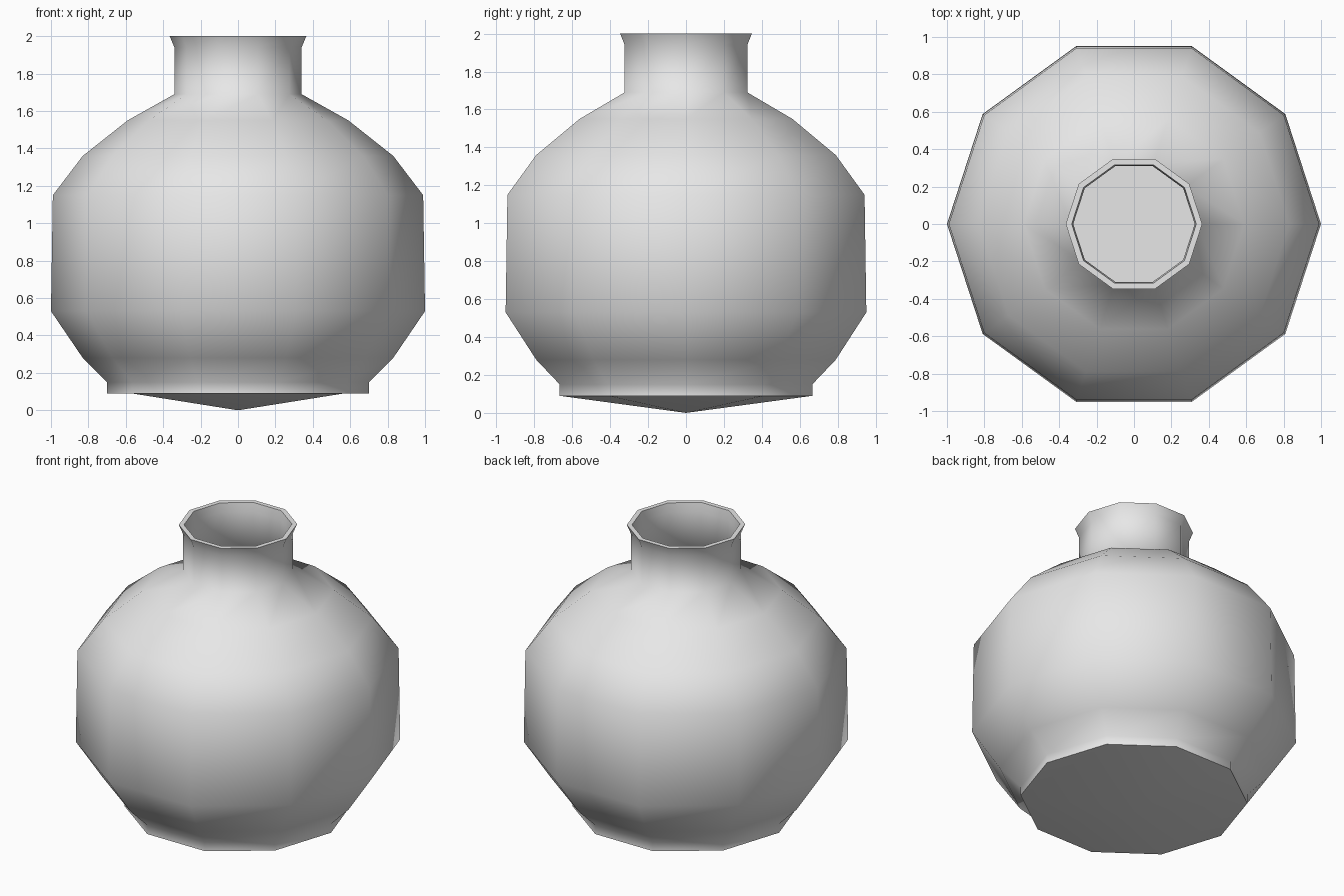
import bpy
import bmesh
from math import cos, sin, pi, radians

SIDES = 10

cube = bpy.data.objects.get("Cube")
if cube:
    bpy.data.objects.remove(cube, do_unlink=True)

# One plain grey for the whole vase
grey = bpy.data.materials.new("plain_grey")
grey.use_nodes = True
colour = (0.8, 0.8, 0.8, 1)
grey.diffuse_color = colour
grey.node_tree.nodes["Principled BSDF"].inputs["Base Color"].default_value = colour

# Outer wall from foot to flared lip, then inner wall back down to the floor
profile = [
    (0.70, 0.09), (0.70, 0.15), (0.83, 0.28), (1.0, 0.53), (0.99, 1.15),
    (0.83, 1.36), (0.59, 1.55), (0.34, 1.69), (0.34, 1.94), (0.365, 2.0),
    (0.333, 2.0), (0.325, 1.94), (0.325, 1.67), (0.57, 1.52), (0.80, 1.34),
    (0.96, 1.14), (0.97, 0.54), (0.80, 0.30), (0.67, 0.16), (0.67, 0.12),
]

bm = bmesh.new()


def ring(radius, z):
    return [bm.verts.new((radius * cos(2 * pi * i / SIDES),
                          radius * sin(2 * pi * i / SIDES), z))
            for i in range(SIDES)]


rings = [ring(r, z) for r, z in profile]
for low, high in zip(rings, rings[1:]):
    for i in range(SIDES):
        j = (i + 1) % SIDES
        bm.faces.new((low[i], low[j], high[j], high[i]))

# Inner floor
bm.faces.new(rings[-1])

# Shallow pointed underside, with a flat corner at each side
foot = rings[0]
half = SIDES // 2
tip = bm.verts.new((0, 0, 0))
for i in (0, half):
    bm.faces.new((foot[i + 1], foot[i], foot[i - 1]))
fan = [v for i, v in enumerate(foot) if i % half]
for a, b in zip(fan, fan[1:] + fan[:1]):
    bm.faces.new((b, a, tip))

bmesh.ops.recalc_face_normals(bm, faces=bm.faces)
mesh = bpy.data.meshes.new("vase")
bm.to_mesh(mesh)
bm.free()
mesh.materials.append(grey)

vase = bpy.data.objects.new("vase", mesh)
bpy.context.scene.collection.objects.link(vase)
bpy.ops.object.select_all(action='DESELECT')
vase.select_set(True)
bpy.context.view_layer.objects.active = vase
bpy.ops.object.shade_smooth_by_angle(angle=radians(70))
